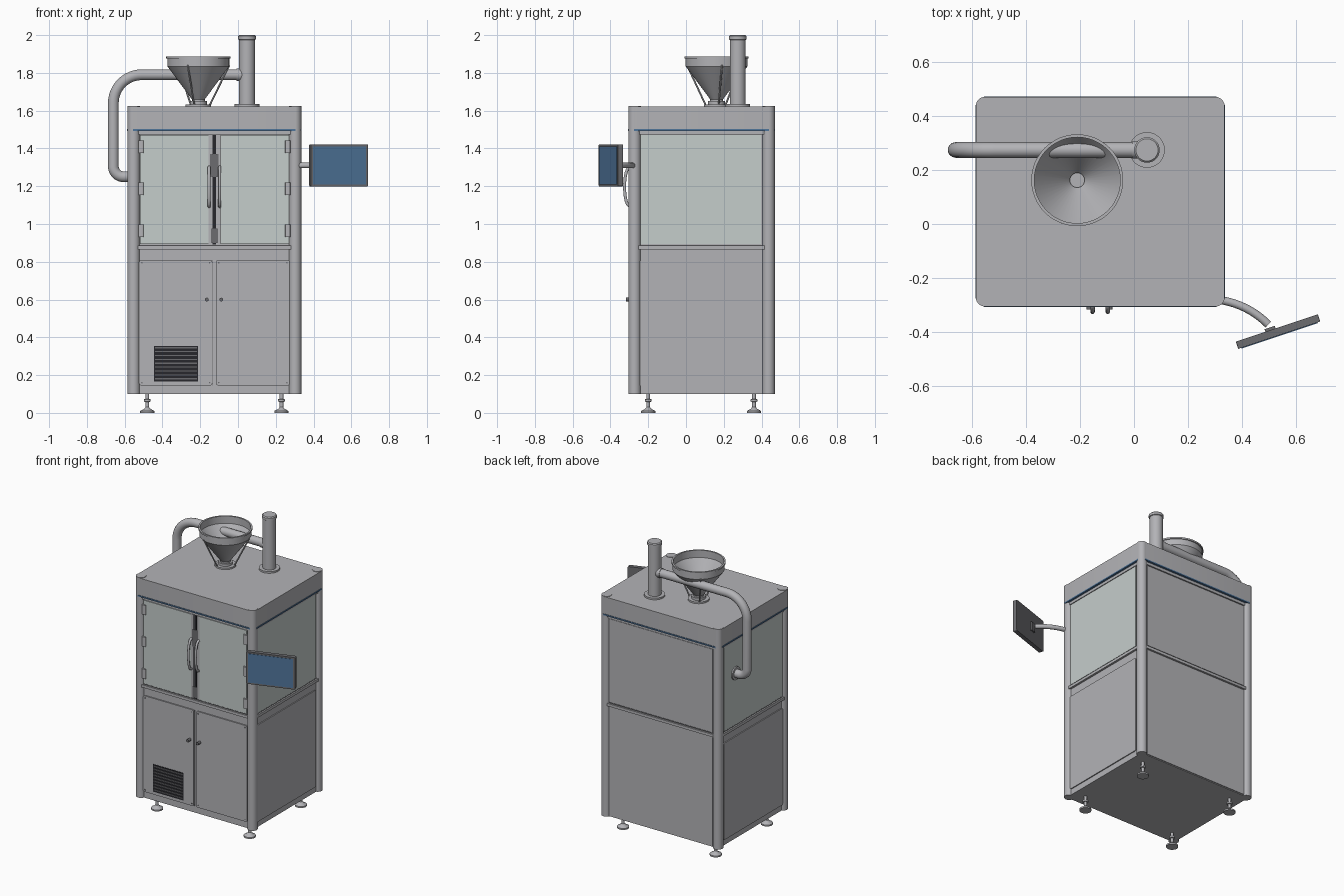
import bpy, bmesh, math
from mathutils import Vector, Matrix

old = bpy.data.objects.get("Cube")
if old:
    bpy.data.objects.remove(old, do_unlink=True)


def material(name, r, g, b):
    m = bpy.data.materials.new(name)
    m.use_nodes = True
    m.diffuse_color = (r, g, b, 1)
    m.node_tree.nodes["Principled BSDF"].inputs["Base Color"].default_value = (r, g, b, 1)
    return m


STEEL = material("brushed grey", 0.45, 0.45, 0.47)
GLASS = material("pale glass", 0.56, 0.61, 0.60)
BLUE = material("screen blue", 0.08, 0.18, 0.33)
DARK = material("dark grey", 0.15, 0.15, 0.16)
BLACK = material("near black", 0.02, 0.02, 0.025)


def finish(name, bm, mat, smooth=True):
    bmesh.ops.recalc_face_normals(bm, faces=bm.faces)
    mesh = bpy.data.meshes.new(name)
    bm.to_mesh(mesh)
    bm.free()
    mesh.materials.append(mat)
    ob = bpy.data.objects.new(name, mesh)
    bpy.context.collection.objects.link(ob)
    if smooth:
        smooth_edges(ob)
    return ob


def smooth_edges(ob):
    bpy.ops.object.select_all(action='DESELECT')
    ob.select_set(True)
    bpy.context.view_layer.objects.active = ob
    bpy.ops.object.shade_smooth_by_angle(angle=math.radians(35))


def box(name, lo, hi, mat, round_axis=None, radius=0.01, segments=4):
    """Box between two corners; edges along round_axis can be rounded."""
    lo, hi = Vector(lo), Vector(hi)
    bm = bmesh.new()
    bmesh.ops.create_cube(bm, size=1)
    for v in bm.verts:
        v.co = Vector(c * s for c, s in zip(v.co, hi - lo)) + (lo + hi) / 2
    if round_axis is not None:
        edges = [e for e in bm.edges
                 if abs(e.verts[0].co[round_axis] - e.verts[1].co[round_axis]) > 1e-4]
        bmesh.ops.bevel(bm, geom=edges, offset=radius, segments=segments,
                        profile=0.5, affect='EDGES')
    return finish(name, bm, mat, round_axis is not None)


def lathe(name, profile, x, y, mat, steps=40):
    bm = bmesh.new()
    verts = [bm.verts.new((r, 0, z)) for r, z in profile]
    edges = [bm.edges.new(pair) for pair in zip(verts, verts[1:])]
    bmesh.ops.spin(bm, geom=verts + edges, cent=(0, 0, 0), axis=(0, 0, 1),
                   angle=math.tau, steps=steps)
    bmesh.ops.remove_doubles(bm, verts=bm.verts, dist=1e-5)
    bmesh.ops.translate(bm, verts=bm.verts, vec=(x, y, 0))
    return finish(name, bm, mat)


def rod(name, a, b, r, mat, segments=16):
    a, b = Vector(a), Vector(b)
    bm = bmesh.new()
    turn = (b - a).to_track_quat('Z', 'Y').to_matrix().to_4x4()
    bmesh.ops.create_cone(bm, cap_ends=True, segments=segments, radius1=r, radius2=r,
                          depth=(b - a).length, matrix=Matrix.Translation((a + b) / 2) @ turn)
    return finish(name, bm, mat)


def tube(name, points, r, mat):
    curve = bpy.data.curves.new(name, 'CURVE')
    curve.dimensions = '3D'
    curve.bevel_depth, curve.bevel_resolution = r, 5
    curve.use_fill_caps = True
    spline = curve.splines.new('POLY')
    spline.points.add(len(points) - 1)
    for p, co in zip(spline.points, points):
        p.co = (*co, 1)
    ob = bpy.data.objects.new(name, curve)
    bpy.context.collection.objects.link(ob)
    curve.materials.append(mat)
    bpy.ops.object.select_all(action='DESELECT')
    ob.select_set(True)
    bpy.context.view_layer.objects.active = ob
    bpy.ops.object.convert(target='MESH')
    smooth_edges(bpy.context.view_layer.objects.active)


# Cabinet envelope
X0, X1, Y0, Y1 = -0.585, 0.335, -0.305, 0.47
CX, R = (X0 + X1) / 2, 0.033
FRONT, BACK, LEFT, RIGHT = Y0 + 0.022, Y1 - 0.022, X1 - 0.022, X0 + 0.022

box("cabinet_core", (RIGHT, FRONT, 0.10), (LEFT, BACK, 1.60), STEEL)
box("hood", (X0, Y0, 1.503), (X1, Y1, 1.622), STEEL, 2, R, 6)
box("hood_light_strip", (X0 + 0.03, Y0 - 0.002, 1.493), (X1 - 0.03, Y1 + 0.002, 1.502), BLUE)
box("light_strip_side", (X0 - 0.002, Y0 + 0.03, 1.493), (X1 + 0.002, Y1 - 0.03, 1.502), BLUE)
box("upper_beam", (X0 + 0.012, Y0 + 0.012, 1.474), (X1 - 0.012, Y1 - 0.012, 1.493), STEEL)
box("middle_rail", (X0 + 0.008, Y0 + 0.008, 0.866), (X1 - 0.008, Y1 - 0.008, 0.885), STEEL, 2, R)
box("rail_gasket", (X0 + 0.018, Y0 + 0.018, 0.885), (X1 - 0.018, Y1 - 0.018, 0.890), DARK)

# Corner posts and levelling feet
for x in (X0 + R, X1 - R):
    for y in (Y0 + R, Y1 - R):
        rod("corner_post", (x, y, 0.10), (x, y, 1.625), R, STEEL, 32)
for x in (-0.48, 0.23):
    for y in (-0.20, 0.36):
        lathe("levelling_foot", [(0, 0), (0.038, 0), (0.038, 0.01), (0.016, 0.022),
              (0.01, 0.03), (0.01, 0.058), (0.018, 0.06), (0.018, 0.072),
              (0.01, 0.074), (0.01, 0.102)], x, y, STEEL, 24)

# Lower front doors with knobs and corner screws
for x0, x1, knob in ((-0.523, -0.136, -0.165), (-0.116, 0.273, -0.089)):
    box("lower_door", (x0, FRONT - 0.008, 0.145), (x1, FRONT, 0.81), STEEL, 1, 0.012)
    rod("door_knob", (knob, FRONT, 0.60), (knob, Y0 - 0.012, 0.60), 0.010, DARK)
    for x in (x0 + 0.014, x1 - 0.014):
        for z in (0.16, 0.795):
            rod("door_screw", (x, FRONT, z), (x, FRONT - 0.011, z), 0.004, DARK, 8)
box("door_seam", (-0.135, FRONT - 0.002, 0.145), (-0.133, FRONT, 0.81), DARK)

# Ventilation grille
box("vent_grille", (-0.445, FRONT - 0.010, 0.165), (-0.213, FRONT, 0.355), BLACK)
for i in range(9):
    z = 0.178 + i * 0.0205
    box("vent_slat", (-0.44, FRONT - 0.015, z), (-0.218, FRONT - 0.009, z + 0.006), DARK)

# Side and back panels
for side, name in ((LEFT, "left"), (RIGHT, "right")):
    out = side + math.copysign(0.007, side)
    lo, hi = sorted((side, out))
    box(name + "_lower_panel", (lo, -0.245, 0.14), (hi, 0.397, 0.81), STEEL, 0, 0.012)
    box(name + "_glass", (lo, -0.24, 0.893), (hi, 0.397, 1.472), GLASS)
box("back_upper_panel", (X0 + 0.065, BACK, 0.893), (X1 - 0.065, BACK + 0.006, 1.47), STEEL)
box("back_lower_panel", (X0 + 0.065, BACK, 0.105), (X1 - 0.065, BACK + 0.006, 0.862), STEEL)

# Glass front doors with hinges and bowed handles
box("door_gap", (CX - 0.009, FRONT - 0.004, 0.892), (CX + 0.009, FRONT, 1.472), BLACK)
for s in (-1, 1):
    a, b = sorted((CX + s * 0.032, CX + s * 0.395))
    box("glass_door", (a, FRONT - 0.008, 0.893), (b, FRONT, 1.470), GLASS)
    for z in (0.965, 1.187, 1.408):
        a, b = sorted((CX + s * 0.375, CX + s * 0.402))
        box("door_hinge", (a, FRONT - 0.018, z - 0.033), (b, FRONT, z + 0.033), STEEL, 2, 0.006)
    a, b = sorted((CX + s * 0.012, CX + s * 0.031))
    box("door_edge", (a, FRONT - 0.006, 0.893), (b, FRONT, 1.470), STEEL)
    bow = [(CX + s * 0.028, FRONT - 0.042 * math.sin(math.pi * i / 12) ** 0.6,
            1.197 - 0.105 * math.cos(math.pi * i / 12)) for i in range(13)]
    tube("door_handle", bow, 0.008, STEEL)
box("door_latch", (CX - 0.022, FRONT - 0.009, 1.25), (CX + 0.022, FRONT, 1.37), DARK)
box("lower_latch", (CX - 0.018, FRONT - 0.009, 0.90), (CX + 0.018, FRONT, 0.975), DARK)

# Hopper with neck, flange and support struts
HX, HY = -0.21, 0.162
lathe("hopper", [(0.027, 1.63), (0.034, 1.63), (0.034, 1.66), (0.164, 1.835), (0.164, 1.876),
      (0.170, 1.876), (0.170, 1.887), (0.159, 1.887), (0.159, 1.837), (0.027, 1.664),
      (0.027, 1.63)], HX, HY, STEEL, 48)
lathe("hopper_flange", [(0, 1.622), (0.068, 1.622), (0.068, 1.633), (0.045, 1.633),
      (0.045, 1.65), (0, 1.65)], HX, HY, STEEL)
for angle in (10, 130, 250):
    c, s = math.cos(math.radians(angle)), math.sin(math.radians(angle))
    rod("hopper_strut", (HX + 0.062 * c, HY + 0.062 * s, 1.63),
        (HX + 0.166 * c, HY + 0.166 * s, 1.84), 0.005, STEEL, 8)

# Exhaust stack
SX, SY = 0.048, 0.274
lathe("exhaust_stack", [(0, 1.622), (0.066, 1.622), (0.066, 1.634), (0.042, 1.634),
      (0.042, 1.975), (0.047, 1.978), (0.047, 1.994), (0.041, 2.0), (0, 2.0)], SX, SY, STEEL)


# Duct from the stack round to the right side wall
def bend(cx, cz, r, start, end, n=12):
    angles = [math.radians(start + (end - start) * i / n) for i in range(n + 1)]
    return [(cx + r * math.cos(a), SY, cz + r * math.sin(a)) for a in angles]


path = [(SX, SY, 1.79)] + bend(-0.51, 1.64, 0.15, 90, 180)
path += bend(-0.605, 1.305, 0.055, 180, 270) + [(RIGHT, SY, 1.25)]
tube("air_duct", path, 0.029, STEEL)
rod("duct_collar", (SX - 0.055, SY, 1.79), (SX, SY, 1.79), 0.032, STEEL, 24)
rod("duct_wall_flange", (RIGHT - 0.016, SY, 1.25), (RIGHT, SY, 1.25), 0.045, STEEL, 32)

# Control screen on a curved arm
p0, p1, p2 = Vector((0.31, -0.28, 1.31)), Vector((0.42, -0.295, 1.31)), Vector((0.497, -0.372, 1.31))
arm = [p0 * (1 - t) ** 2 + p1 * 2 * t * (1 - t) + p2 * t * t for t in (i / 10 for i in range(11))]
tube("screen_arm", arm, 0.015, STEEL)
place = Matrix.Translation((0.533, -0.398, 1.31)) @ Matrix.Rotation(math.radians(18.5), 4, 'Z')
parts = [box("screen_case", (-0.16, -0.014, -0.111), (0.16, 0.014, 0.111), DARK, 1, 0.006),
         box("screen_display", (-0.148, -0.017, -0.100), (0.148, -0.013, 0.100), BLUE),
         box("screen_mount", (-0.045, 0.012, -0.03), (-0.005, 0.024, 0.03), DARK)]
for part in parts:
    part.matrix_world = place
